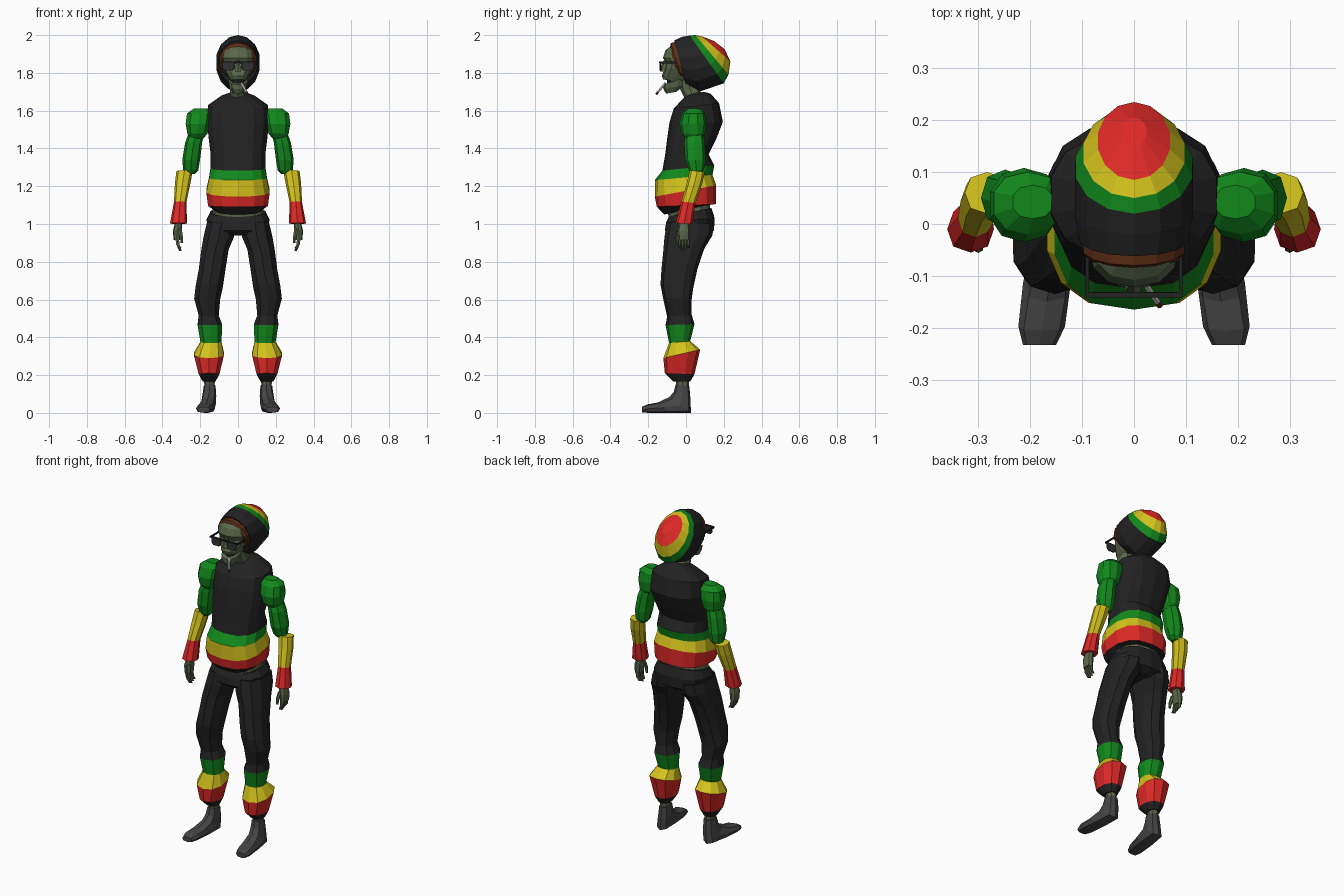
import bpy, bmesh, math
from mathutils import Vector

COLOURS = {
    "black_cloth": (0.016, 0.016, 0.017), "green_knit": (0.006, 0.25, 0.012),
    "yellow_knit": (0.65, 0.54, 0.012), "red_knit": (0.72, 0.022, 0.02),
    "brown_hair": (0.12, 0.028, 0.008), "skin": (0.10, 0.14, 0.07),
    "shoe_grey": (0.06, 0.06, 0.062), "lens_dark": (0.03, 0.03, 0.034),
    "paper_white": (0.75, 0.75, 0.72),
}
MATS = {}
for key, rgb in COLOURS.items():
    MATS[key] = bpy.data.materials.new(key)
    MATS[key].diffuse_color = (*rgb, 1)
K, G, Y, R = "black_cloth", "green_knit", "yellow_knit", "red_knit"
S = "skin"


def finish(name, bm, mats, mirror):
    bmesh.ops.recalc_face_normals(bm, faces=bm.faces)
    me = bpy.data.meshes.new(name)
    bm.to_mesh(me)
    bm.free()
    for m in mats:
        me.materials.append(MATS[m])
    ob = bpy.data.objects.new(name, me)
    bpy.context.collection.objects.link(ob)
    if mirror:
        ob.modifiers.new("mirror", "MIRROR").use_mirror_merge = False
    return ob


def loft(name, rings, bands, n=10, p=2.0, mirror=False):
    """Ring = (front y, front z, back y, back z, half width, centre x); one colour per band."""
    bm = bmesh.new()
    bands = [bands] * (len(rings) - 1) if isinstance(bands, str) else bands
    used = list(dict.fromkeys(bands))
    loops = []
    for fy, fz, by, bz, w, *cx in rings:
        f, b = Vector((0, fy, fz)), Vector((0, by, bz))
        mid, half = (f + b) / 2, (f - b) / 2
        loop = []
        for i in range(n):
            t = 2 * math.pi * i / n
            c, s = (math.copysign(abs(v) ** (2 / p), v) for v in (math.cos(t), math.sin(t)))
            loop.append(bm.verts.new(mid + half * c + Vector((w * s + (cx[0] if cx else 0), 0, 0))))
        loops.append(loop)
    for k, (a, b) in enumerate(zip(loops, loops[1:])):
        for i in range(n):
            j = (i + 1) % n
            bm.faces.new((a[i], a[j], b[j], b[i])).material_index = used.index(bands[k])
    bm.faces.new(loops[0]).material_index = used.index(bands[0])
    bm.faces.new(loops[-1]).material_index = used.index(bands[-1])
    return finish(name, bm, used, mirror)


def box(name, centre, size, mat, mirror=False):
    bm = bmesh.new()
    bmesh.ops.create_cube(bm, size=1)
    for v in bm.verts:
        v.co = Vector([c + q * s for c, q, s in zip(centre, v.co, size)])
    return finish(name, bm, [mat], mirror)


def stick(name, a, b, r, mat):
    a, b = Vector(a), Vector(b)
    bm = bmesh.new()
    bmesh.ops.create_cone(bm, cap_ends=True, segments=6, radius1=r, radius2=r, depth=(b - a).length)
    bm.transform((b - a).to_track_quat('Z', 'Y').to_matrix().to_4x4())
    bmesh.ops.translate(bm, verts=bm.verts, vec=(a + b) / 2)
    return finish(name, bm, [mat], False)


# striped knitted hat, opening towards the face
loft("hat", [
    (-.062, 1.972, .00, 1.735, .106), (-.02, 1.991, .07, 1.70, .117),
    (.02, 1.998, .20, 1.745, .116), (.05, 2.0, .225, 1.79, .10),
    (.085, 1.993, .235, 1.86, .071), (.15, 1.968, .205, 1.925, .025)],
    [K, K, G, Y, R], n=14)
loft("hair", [(-.085, 1.935, -.045, 1.79, .088), (-.08, 1.958, -.02, 1.765, .1),
              (-.04, 1.968, .01, 1.76, .1)], "brown_hair", n=14)

# head
loft("skull", [
    (-.12, 1.765, -.01, 1.75, .04), (-.128, 1.785, .02, 1.77, .053),
    (-.112, 1.825, .04, 1.82, .08), (-.105, 1.85, .05, 1.85, .086),
    (-.122, 1.88, .05, 1.88, .088), (-.108, 1.92, .04, 1.92, .078),
    (-.07, 1.95, .02, 1.95, .05)], S, n=12, p=2.4)
loft("jaw", [(-.122, 1.738, -.005, 1.775, .052), (-.12, 1.715, -.01, 1.735, .046),
             (-.105, 1.69, -.05, 1.70, .028)], S, n=10, p=2.4)
loft("mouth", [(-.10, 1.73, -.01, 1.73, .04), (-.10, 1.77, -.01, 1.77, .038)], K, n=8)
loft("nose", [(-.138, 1.808, -.10, 1.805, .02), (-.136, 1.822, -.10, 1.82, .016),
              (-.12, 1.865, -.09, 1.865, .01)], S, n=6)
loft("neck", [(.0, 1.65, .09, 1.67, .05), (-.03, 1.71, .07, 1.72, .04),
              (-.04, 1.77, .06, 1.78, .045)], S, n=8)

# glasses
loft("lens", [(-.139, 1.812, -.131, 1.812, .022, .052), (-.139, 1.825, -.131, 1.825, .033, .052),
              (-.139, 1.855, -.131, 1.855, .035, .052)], "lens_dark", n=8, p=6, mirror=True)
box("glasses_bar", (0, -.137, 1.857), (.184, .01, .009), K)
box("glasses_temple", (.09, -.08, 1.855), (.006, .115, .01), K, mirror=True)

# cigarette
stick("cigarette", (.018, -.11, 1.745), (.045, -.15, 1.697), .0065, "paper_white")
stick("cigarette_tip", (.045, -.15, 1.697), (.05, -.157, 1.688), .007, "brown_hair")

# sweater body with striped hem
loft("sweater", [
    (-.115, 1.05, .13, 1.105, .125), (-.155, 1.092, .16, 1.105, .162),
    (-.165, 1.145, .16, 1.205, .171), (-.165, 1.232, .14, 1.26, .156),
    (-.125, 1.283, .15, 1.31, .148), (-.11, 1.37, .12, 1.37, .148),
    (-.1, 1.45, .16, 1.45, .158), (-.087, 1.54, .195, 1.54, .167),
    (-.065, 1.61, .175, 1.64, .162), (-.02, 1.66, .13, 1.69, .09),
    (.01, 1.685, .095, 1.70, .045)],
    [K, R, Y, G] + [K] * 6, n=14, p=2.5)
loft("waist", [(-.09, 1.02, .135, 1.05, .14), (-.10, 1.09, .12, 1.13, .13)], S, n=12, p=2.4)

# sleeves: puffed shoulder, upper arm, striped forearm
loft("shoulder", [
    (.01, 1.612, .075, 1.612, .04, .195), (-.02, 1.585, .10, 1.585, .068, .205),
    (-.035, 1.53, .108, 1.53, .068, .212), (-.025, 1.48, .10, 1.475, .055, .215),
    (.0, 1.45, .08, 1.45, .035, .22)], G, n=10, p=2.3, mirror=True)
loft("upper_arm", [
    (.0, 1.50, .09, 1.50, .04, .215), (-.01, 1.43, .10, 1.43, .045, .235),
    (-.005, 1.34, .105, 1.34, .047, .248), (.015, 1.285, .095, 1.285, .04, .25),
    (.03, 1.265, .08, 1.265, .025, .255)], G, n=8, p=2.3, mirror=True)
loft("forearm", [
    (.02, 1.285, .10, 1.275, .043, .283), (.005, 1.22, .085, 1.21, .041, .293),
    (-.025, 1.12, .05, 1.11, .033, .306), (-.055, 1.005, .035, 1.0, .045, .315)],
    [Y, Y, R], n=8, p=2.3, mirror=True)

# hands
loft("palm", [(-.035, 1.02, .015, 1.02, .018, .312), (-.045, .965, .022, .96, .023, .322),
              (-.042, .915, .022, .915, .017, .323)], S, n=8, p=2.5, mirror=True)
for i in range(4):
    y = -.033 + i * .015
    tip = .858 + .007 * abs(i - 1)
    loft(f"finger_{i + 1}", [(y - .008, .925, y + .008, .925, .011, .322),
                             (y - .007, .89, y + .007, .89, .01, .318),
                             (y - .002, tip, y + .008, tip, .007, .305)], S, n=6, mirror=True)
loft("thumb", [(-.045, .975, -.02, .97, .012, .308), (-.056, .93, -.036, .93, .01, .30),
               (-.052, .90, -.04, .90, .007, .297)], S, n=6, mirror=True)

# trousers
loft("trouser_hips", [
    (-.09, 1.04, .135, 1.085, .148), (-.105, 1.01, .152, 1.03, .17),
    (-.112, .965, .148, .965, .155), (-.08, .94, .11, .94, .07)], K, n=14, p=2.5)
loft("trouser_leg", [
    (-.10, 1.01, .148, 1.0, .08, .088), (-.114, .93, .14, .94, .084, .101),
    (-.12, .86, .097, .87, .075, .122), (-.13, .76, .06, .76, .074, .137),
    (-.135, .68, .038, .66, .075, .152), (-.122, .61, .03, .60, .072, .163),
    (-.10, .51, .03, .52, .055, .155), (-.108, .465, .045, .47, .068, .149),
    (-.09, .37, .022, .38, .058, .143), (-.12, .29, .075, .335, .083, .154),
    (-.112, .21, .045, .205, .058, .153), (-.065, .165, .022, .165, .035, .153)],
    [K] * 7 + [G, Y, R, K], n=10, p=2.3, mirror=True)

# ankles and shoes
loft("ankle", [(-.055, .19, .018, .19, .03, .152), (-.05, .13, .016, .13, .026, .15)],
     S, n=8, mirror=True)
loft("shoe", [
    (-.055, .15, .018, .14, .031, .15), (-.065, .11, .024, .07, .037, .152),
    (-.09, .083, .026, .0, .04, .158), (-.15, .055, -.08, .0, .046, .168),
    (-.205, .045, -.19, .0, .045, .178), (-.233, .032, -.233, .002, .032, .182)],
    "shoe_grey", n=8, p=2.6, mirror=True)
